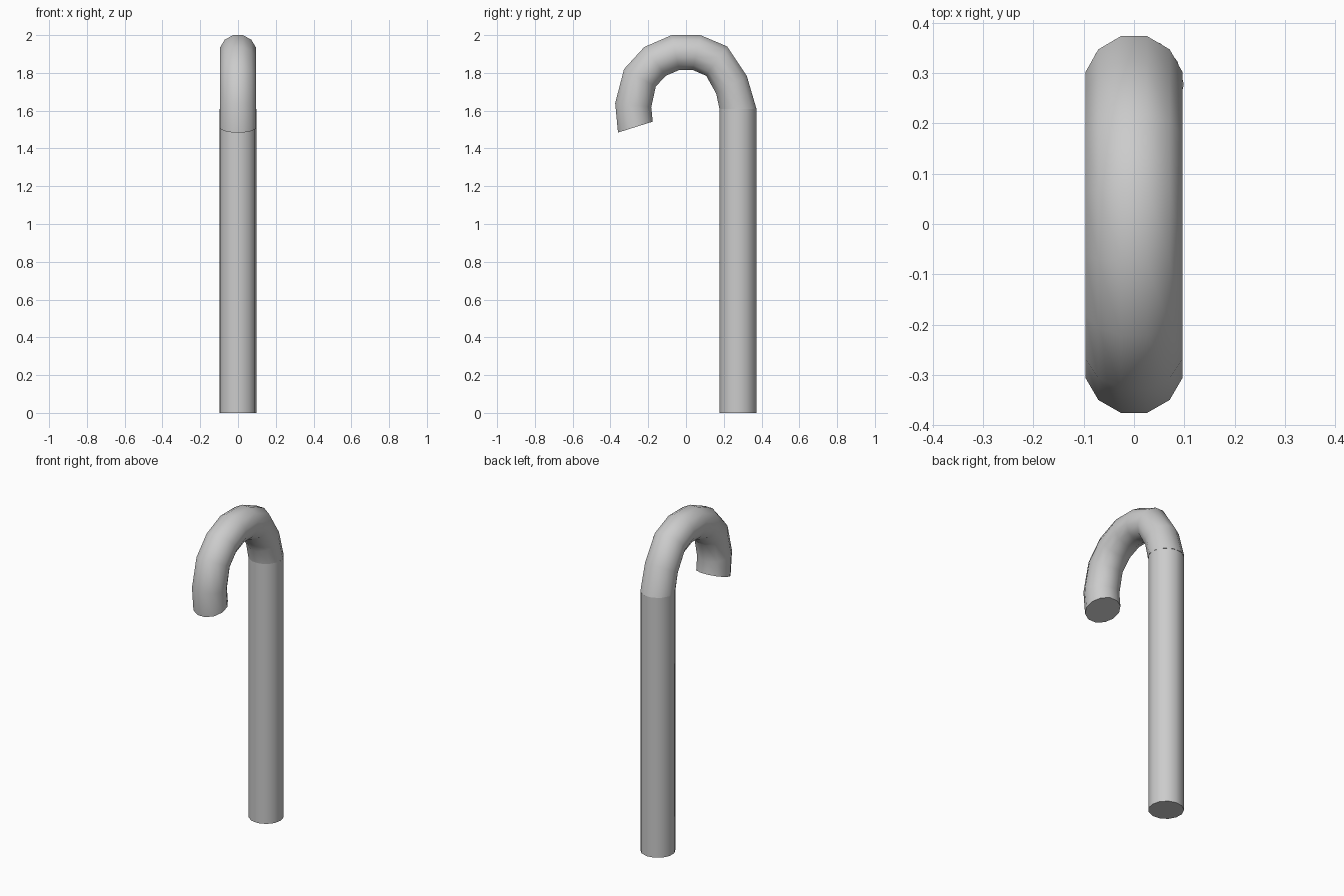
import bpy, bmesh
from math import sin, cos, tau, radians
from mathutils import Vector

if "Cube" in bpy.data.objects:
    bpy.data.objects.remove(bpy.data.objects["Cube"])


def loft(name, sections, radius_x, sides, phase):
    """Capped tube through (outer, inner) section pairs given in the YZ plane."""
    bm = bmesh.new()
    rings = []
    for (oy, oz), (iy, iz) in sections:
        outer, inner = Vector((0, oy, oz)), Vector((0, iy, iz))
        centre = (outer + inner) / 2
        arm = (outer - inner) / 2 / cos(phase if abs(phase) > 0.2 else 0)
        ring = []
        for i in range(sides):
            a = phase + i * tau / sides
            ring.append(bm.verts.new(centre + arm * cos(a) + Vector((radius_x * sin(a), 0, 0))))
        rings.append(ring)
    for a, b in zip(rings, rings[1:]):
        for i in range(sides):
            j = (i + 1) % sides
            bm.faces.new((a[i], a[j], b[j], b[i]))
    bm.faces.new(rings[0])
    bm.faces.new(rings[-1])
    bmesh.ops.recalc_face_normals(bm, faces=bm.faces)
    mesh = bpy.data.meshes.new(name)
    bm.to_mesh(mesh)
    bm.free()
    obj = bpy.data.objects.new(name, mesh)
    bpy.context.collection.objects.link(obj)
    bpy.ops.object.select_all(action='DESELECT')
    obj.select_set(True)
    bpy.context.view_layer.objects.active = obj
    bpy.ops.object.shade_smooth_by_angle(angle=radians(40))


# Straight shaft
loft("shaft", [((0.374, 0), (0.176, 0)), ((0.374, 1.61), (0.176, 1.61))],
     0.099, 13, radians(5.3))

# Curved hook, outer and inner edge of each section
hook = [
    ((0.373, 1.61), (0.177, 1.61)),
    ((0.322, 1.783), (0.16, 1.69)),
    ((0.218, 1.94), (0.107, 1.785)),
    ((0.076, 2.0), (0.036, 1.815)),
    ((-0.076, 2.0), (-0.036, 1.815)),
    ((-0.221, 1.937), (-0.107, 1.785)),
    ((-0.328, 1.82), (-0.16, 1.728)),
    ((-0.375, 1.64), (-0.184, 1.618)),
    ((-0.36, 1.484), (-0.176, 1.542)),
]
loft("hook", hook, 0.1, 12, radians(15))
